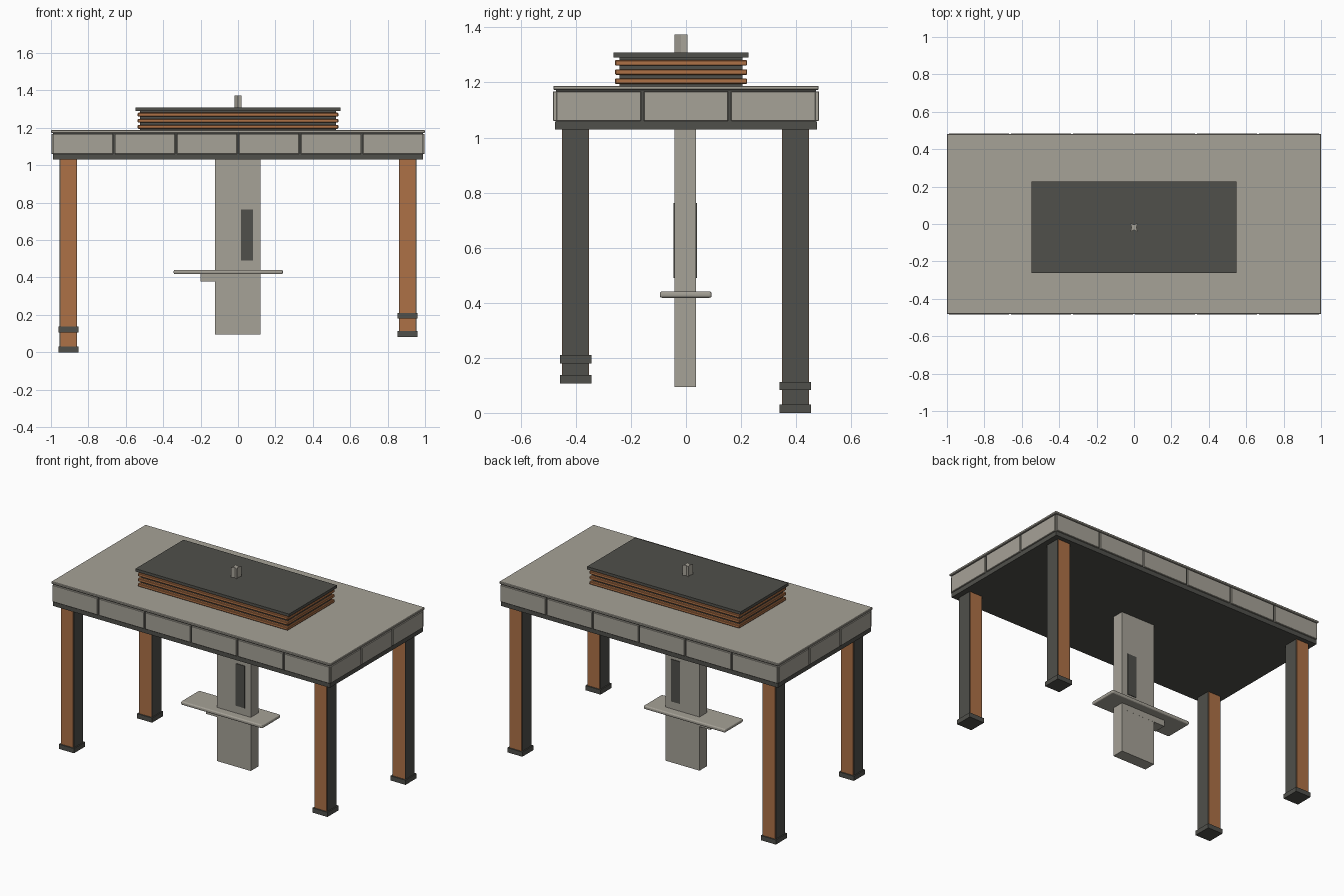
import bpy
import bmesh

if "Cube" in bpy.data.objects:
    bpy.data.objects.remove(bpy.data.objects["Cube"], do_unlink=True)


def make_material(name, color):
    mat = bpy.data.materials.new(name)
    mat.use_nodes = True
    mat.diffuse_color = (*color, 1)
    mat.node_tree.nodes["Principled BSDF"].inputs["Base Color"].default_value = (*color, 1)
    return mat


stone = make_material("warm grey", (0.38, 0.36, 0.31))
dark = make_material("charcoal", (0.08, 0.08, 0.07))
copper = make_material("copper brown", (0.42, 0.165, 0.062))


def finish(name, bm, mat, bevel=0, segments=1):
    bmesh.ops.recalc_face_normals(bm, faces=bm.faces)
    mesh = bpy.data.meshes.new(name)
    bm.to_mesh(mesh)
    bm.free()
    mesh.materials.append(mat)
    obj = bpy.data.objects.new(name, mesh)
    bpy.context.collection.objects.link(obj)
    if bevel:
        mod = obj.modifiers.new("bevel", "BEVEL")
        mod.width, mod.segments = bevel, segments
    return obj


def box(name, mat, xs, ys, zs, bevel=0, segments=1):
    """Box spanning the given (low, high) pair on each axis."""
    bm = bmesh.new()
    bmesh.ops.create_cube(bm, size=1)
    for v in bm.verts:
        for i, (lo, hi) in enumerate((xs, ys, zs)):
            v.co[i] = hi if v.co[i] > 0 else lo
    return finish(name, bm, mat, bevel, segments)


def around(center, half):
    return (center - half, center + half)


# Table: base slab, dark core and stone top
box("table_base", dark, around(0, 0.99), around(0, 0.475), (1.03, 1.058))
box("table_core", dark, around(0, 0.988), around(0, 0.473), (1.05, 1.178))
box("table_top", stone, around(0, 1), around(0, 0.482), (1.173, 1.188), 0.003)

# Rim panels: six along each long side, three along each end
for side, label in ((-1, "front"), (1, "back")):
    for i in range(6):
        box(f"{label}_rim_panel_{i + 1}", stone, around((i - 2.5) * 0.3316, 0.161),
            around(side * 0.476, 0.007), (1.06, 1.168), 0.002)
for side, label in ((-1, "right"), (1, "left")):
    for i in range(3):
        box(f"{label}_rim_panel_{i + 1}", stone, around(side * 0.99, 0.007),
            around((i - 1) * 0.317, 0.153), (1.06, 1.168), 0.002)

# Legs of four different lengths, with copper faces and dark feet
legs = {
    "front_right": (-0.907, -0.401, 0.107),
    "front_left": (0.907, -0.401, 0.18),
    "back_right": (-0.907, 0.397, 0),
    "back_left": (0.907, 0.397, 0.083),
}
for label, (x, y, z) in legs.items():
    box(f"{label}_leg", dark, around(x, 0.047), around(y, 0.047), (z, 1.035))
    for side, face in ((-1, "front"), (1, "back")):
        box(f"{label}_leg_{face}_panel", copper, around(x, 0.043),
            around(y + side * 0.047, 0.002), (z + 0.01, 1.032))
    box(f"{label}_foot", dark, around(x, 0.054), around(y, 0.057), (z, z + 0.03))

# Raised box with copper slats and a dark lid
cy = -0.018
box("raised_core", dark, around(0, 0.525), around(cy, 0.223), (1.18, 1.295))
for i in range(3):
    box(f"copper_slat_{i + 1}", copper, around(0, 0.536), around(cy, 0.24),
        around(1.205 + i * 0.033, 0.01), 0.003)
box("raised_lid", dark, around(0, 0.549), around(cy, 0.245), (1.29, 1.308))

# Knob: upright prism with notched sides
bm = bmesh.new()
outline = [(-0.02, -0.023), (0, -0.014), (0.02, -0.023), (0.013, 0),
           (0.02, 0.023), (0, 0.014), (-0.02, 0.023), (-0.013, 0)]
base = bm.faces.new([bm.verts.new((x, y + cy, 1.3)) for x, y in outline])
top = bmesh.ops.extrude_face_region(bm, geom=[base])["geom"]
bmesh.ops.translate(bm, vec=(0, 0, 0.074),
                    verts=[g for g in top if isinstance(g, bmesh.types.BMVert)])
finish("lid_knob", bm, stone)

# Hanging column with a dark slot plate on both faces
yc = -0.003
box("hanging_column", stone, (-0.122, 0.121), around(yc, 0.039), (0.094, 1.035))
for side, label in ((-1, "front"), (1, "back")):
    box(f"{label}_slot_plate", dark, (0.016, 0.08),
        around(yc + side * 0.04, 0.003), (0.49, 0.763))

# Cross shelf and its bracket
box("shelf_bracket", stone, (-0.2, 0.1), around(yc, 0.0395), (0.379, 0.425))
box("cross_shelf", stone, (-0.344, 0.24), around(-0.001, 0.094), (0.418, 0.441), 0.008, 3)
